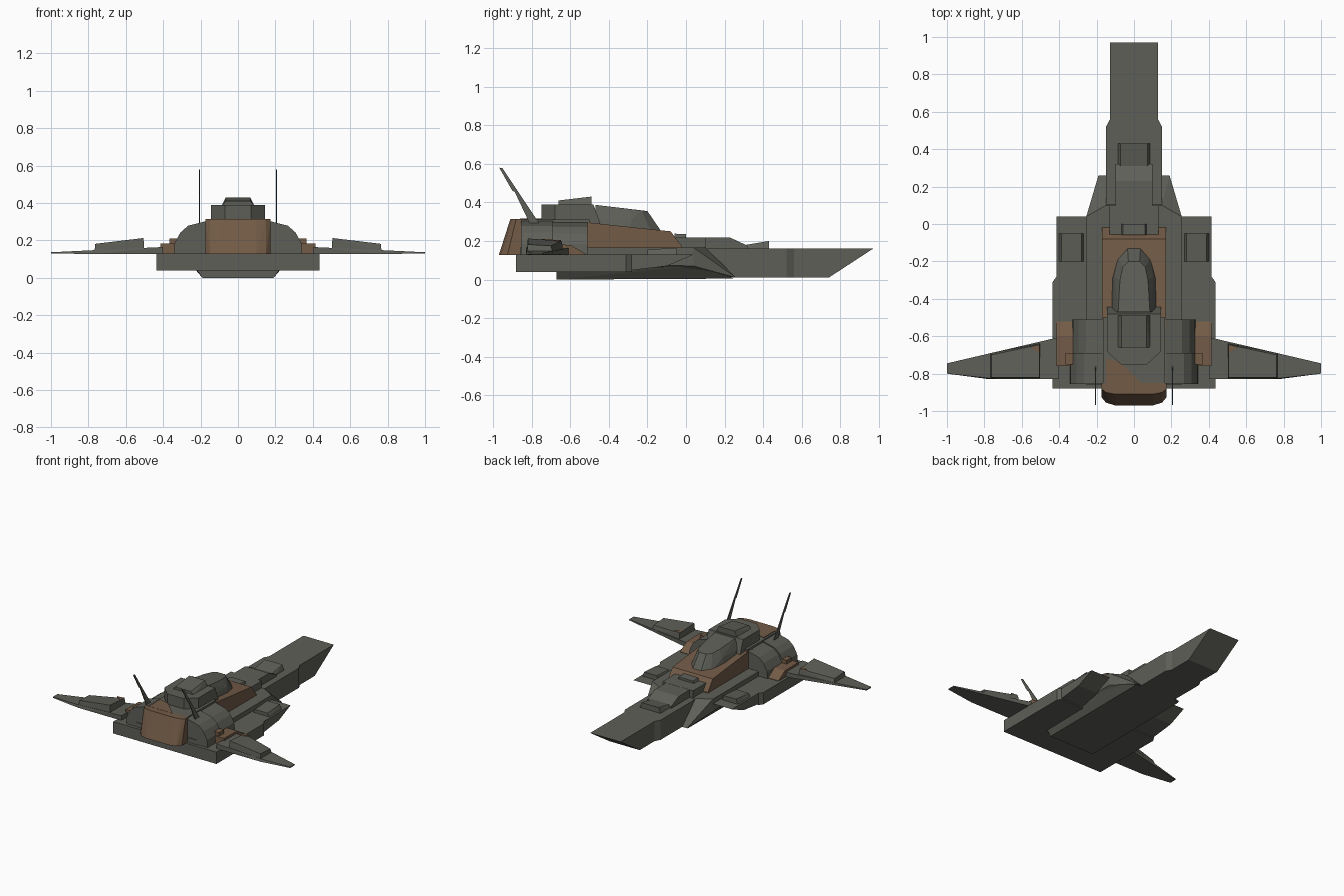
import bpy, bmesh, math


def material(name, rgb):
    m = bpy.data.materials.new(name)
    m.diffuse_color = (*rgb, 1)
    return m


GREY = material("hull grey", (0.113, 0.114, 0.098))
BROWN = material("panel brown", (0.17, 0.104, 0.062))


def finish(name, bm, mat):
    bmesh.ops.recalc_face_normals(bm, faces=bm.faces)
    me = bpy.data.meshes.new(name)
    bm.to_mesh(me)
    bm.free()
    me.materials.append(mat)
    ob = bpy.data.objects.new(name, me)
    bpy.context.collection.objects.link(ob)
    return ob


def hull(name, pts, mat=GREY, sym=True):
    """Faceted convex solid; sym also uses the points mirrored in x."""
    bm = bmesh.new()
    for p in set(pts) | ({(-x, y, z) for x, y, z in pts} if sym else set()):
        bm.verts.new(p)
    res = bmesh.ops.convex_hull(bm, input=bm.verts)
    inner = [v for v in res["geom_interior"] if isinstance(v, bmesh.types.BMVert)]
    bmesh.ops.delete(bm, geom=inner, context='VERTS')
    bmesh.ops.dissolve_limit(bm, angle_limit=math.radians(1), verts=bm.verts, edges=bm.edges)
    return finish(name, bm, mat)


def pair(name, pts, mat=GREY):
    """One convex solid on each side."""
    hull(name + "_right", pts, mat, False)
    hull(name + "_left", [(-x, y, z) for x, y, z in pts], mat, False)


def side_profile(half, yz):
    return [(half, y, z) for y, z in yz]


def plan(z0, z1, xy):
    return [(x, y, z) for x, y in xy for z in (z0, z1)]


def raised_box(x, half, y0, y1, z, z0, z1, inset=0.015):
    """Points of a hatch with sloped sides, its top running from z0 to z1."""
    return [(x + s * half, y, z) for s in (-1, 1) for y in (y0, y1)] + \
           [(x + s * (half - inset), y, t) for s in (-1, 1) for y, t in ((y0, z0), (y1, z1))]


# Lower hull slab with its undercut front
hull("lower_slab", side_profile(0.415, [(-0.88, 0.04), (-0.88, 0.13), (0.04, 0.13),
                                        (-0.1, 0.07), (-0.35, 0.04)]))
hull("slab_side_bulge", plan(0.04, 0.13, [(0.435, -0.88), (0.435, -0.31), (0.414, -0.28)]))

# Keel and the shoulders that blend into the nose
hull("keel", [(0.22, -0.67, 0.042), (0.19, -0.67, 0.0), (0.19, 0.25, 0.005), (0.24, -0.1, 0.07),
              (0.25, 0.04, 0.07), (0.19, -0.1, 0.0)])
hull("shoulders", [(0.255, -0.86, 0.1), (0.255, -0.86, 0.165), (0.255, 0.04, 0.165),
                   (0.255, 0.04, 0.07), (0.15, 0.1, 0.165), (0.19, 0.26, 0.01), (0.15, 0.26, 0.01)])

# Long nose beam
hull("nose", side_profile(0.128, [(0.2, 0.01), (0.74, 0.01), (0.97, 0.16), (0.2, 0.16)]))
hull("nose_collar", plan(0.01, 0.16, [(0.15, 0.0), (0.15, 0.52), (0.128, 0.56)]))

# Raised deck and hatches along the nose
hull("nose_deck", side_profile(0.13, [(-0.1, 0.15), (-0.1, 0.218), (0.1, 0.218), (0.1, 0.15)]))
hull("nose_deck_front", side_profile(0.1, [(0.05, 0.15), (0.05, 0.217), (0.23, 0.217),
                                           (0.32, 0.175), (0.32, 0.15)]))
hull("nose_hatch", raised_box(0, 0.088, 0.3, 0.43, 0.155, 0.178, 0.2))
hull("deck_hatch", raised_box(0, 0.07, -0.06, 0.0, 0.21, 0.238, 0.235, 0.01))
pair("slab_hatch", raised_box(0.335, 0.068, -0.2, -0.05, 0.125, 0.155, 0.165))

# Brown cockpit body and faceted canopy
hull("cockpit_body", side_profile(0.17, [(-0.56, 0.15), (-0.56, 0.295), (-0.5, 0.295), (-0.43, 0.25),
                                         (-0.08, 0.25), (-0.02, 0.17), (-0.02, 0.15)]), BROWN)
hull("canopy", [(0.125, -0.47, 0.245), (0.122, -0.3, 0.245), (0.088, -0.18, 0.245),
                (0.035, -0.125, 0.245), (0.085, -0.47, 0.387), (0.075, -0.3, 0.367),
                (0.06, -0.23, 0.358), (0.03, -0.2, 0.355), (0.112, -0.47, 0.32), (0.105, -0.28, 0.31)])

# Upper block behind the canopy, with its top hatch
hull("upper_block", plan(0.29, 0.39, [(0.145, -0.48), (0.145, -0.68), (0.07, -0.75)])
     + [(0.145, -0.43, 0.25), (0.145, -0.5, 0.25)])
hull("upper_hatch", raised_box(0, 0.088, -0.66, -0.49, 0.385, 0.41, 0.43, 0.022))

# Rounded engine cowl in two stepped rings
ARCH = [(0.335, 0.125), (0.33, 0.185), (0.3, 0.24), (0.26, 0.275), (0.17, 0.298)]
for name, y0, y1, k in (("front_cowl", -0.7, -0.51, 0.985), ("rear_cowl", -0.855, -0.69, 1.025)):
    hull(name, [(x * k, y, 0.125 + (z - 0.125) * k) for x, z in ARCH for y in (y0, y1)])

# Cowl top deck, painted panel and brown engine housing
hull("cowl_top", plan(0.28, 0.311, [(0.165, -0.86), (0.165, -0.5)]))
hull("painted_panel", plan(0.308, 0.316, [(-0.15, -0.72), (-0.07, -0.74), (0.05, -0.86), (-0.15, -0.86)]),
     BROWN, False)
hull("engine_housing", plan(0.128, 0.128, [(0.175, -0.85), (0.175, -0.925), (0.15, -0.955), (0.1, -0.97)])
     + plan(0.315, 0.315, [(0.175, -0.85), (0.175, -0.88), (0.15, -0.9), (0.1, -0.91)]), BROWN)

# Wings, wing pods and brown root pads
pair("wing", [(0.4, -0.605, 0.128), (0.4, -0.83, 0.128), (0.77, -0.83, 0.128), (1, -0.8, 0.13),
              (1, -0.745, 0.13), (0.4, -0.605, 0.165), (0.4, -0.83, 0.165), (0.77, -0.825, 0.148),
              (1, -0.8, 0.137), (1, -0.745, 0.137)])
pair("wing_pod", [(0.5, -0.635, 0.14), (0.5, -0.825, 0.14), (0.768, -0.825, 0.14), (0.768, -0.69, 0.14),
                  (0.505, -0.645, 0.2), (0.505, -0.82, 0.213), (0.763, -0.82, 0.182),
                  (0.763, -0.7, 0.175)])
pair("pod_marking", plan(0.196, 0.204, [(0.505, -0.647), (0.56, -0.655), (0.505, -0.69)]), BROWN)
pair("root_pad", [(x, y, z) for x in (0.3, 0.415) for y, z in
                  ((-0.52, 0.125), (-0.52, 0.133), (-0.6, 0.18), (-0.76, 0.183), (-0.76, 0.125))], BROWN)
pair("root_pad_cap", plan(0.17, 0.21, [(0.31, -0.69), (0.365, -0.69), (0.365, -0.75), (0.31, -0.75)]), BROWN)

# Thin swept antennas
FIN = [(-0.968, 0.58), (-0.952, 0.578), (-0.76, 0.29), (-0.81, 0.29), (-0.888, 0.455), (-0.9, 0.46)]
for side, x in (("right", 0.205), ("left", -0.205)):
    bm = bmesh.new()
    face = bm.faces.new([bm.verts.new((x - 0.003, y, z)) for y, z in FIN])
    ext = bmesh.ops.extrude_face_region(bm, geom=[face], use_keep_orig=True)
    moved = [v for v in ext["geom"] if isinstance(v, bmesh.types.BMVert)]
    bmesh.ops.translate(bm, verts=moved, vec=(0.006, 0, 0))
    finish("antenna_" + side, bm, GREY)
